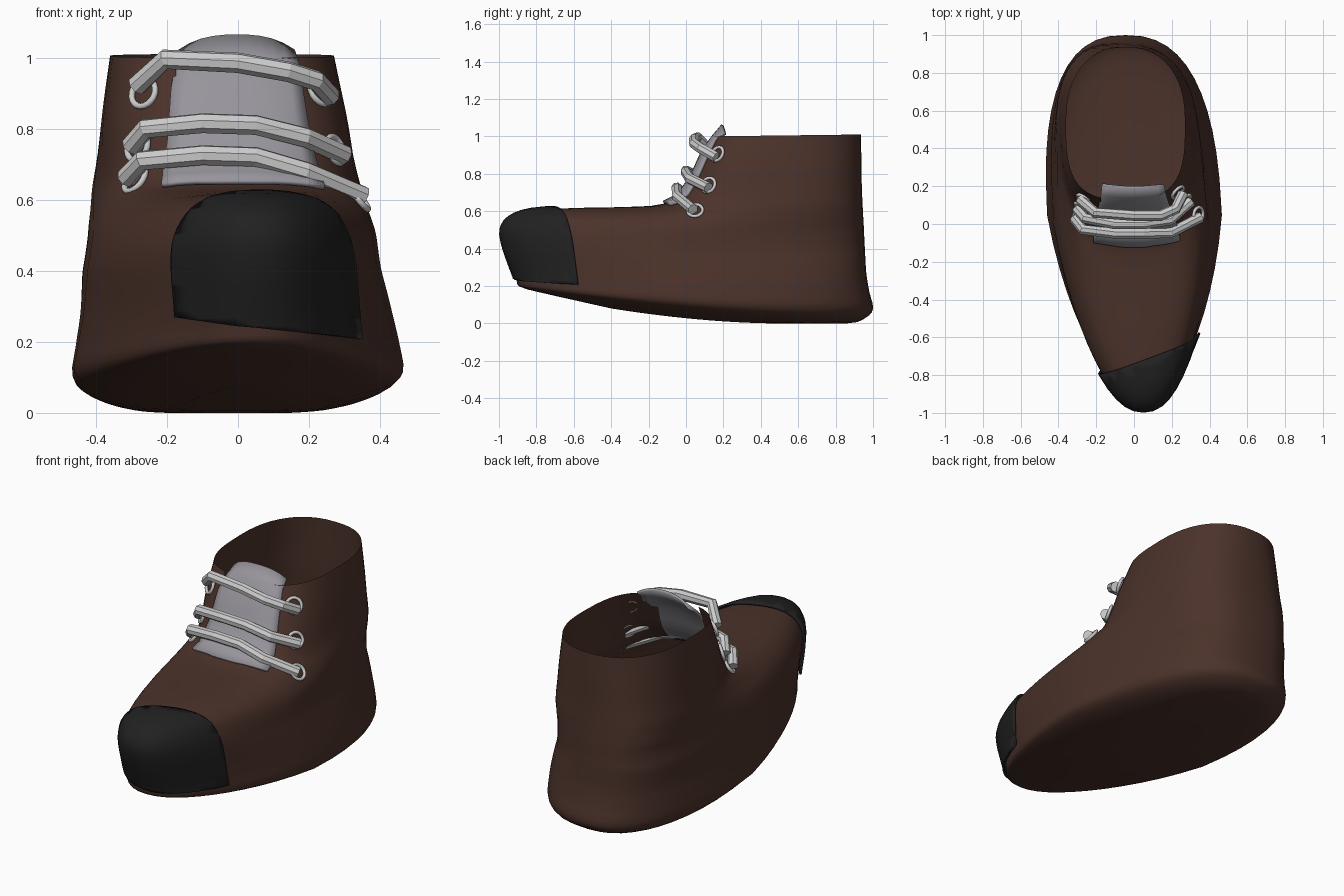
import bpy, bmesh, math
from mathutils import Vector, geometry
from mathutils.bvhtree import BVHTree

if "Cube" in bpy.data.objects:
    bpy.data.objects.remove(bpy.data.objects["Cube"])

SEG, SUB = 48, 3


def material(name, rgb):
    m = bpy.data.materials.new(name)
    m.diffuse_color = (*rgb, 1)
    m.use_nodes = True
    m.node_tree.nodes["Principled BSDF"].inputs["Base Color"].default_value = m.diffuse_color
    return m


def make_object(name, bm, mat=None, smooth=True):
    me = bpy.data.meshes.new(name)
    bm.to_mesh(me)
    bm.free()
    ob = bpy.data.objects.new(name, me)
    bpy.context.collection.objects.link(ob)
    if mat:
        me.materials.append(mat)
    for p in me.polygons:
        p.use_smooth = smooth
    return ob


def solidify(ob, thickness):
    mod = ob.modifiers.new("thickness", 'SOLIDIFY')
    mod.thickness = thickness
    mod.offset = -1


brown = material("brown_leather", (0.07, 0.032, 0.023))
black = material("black_cap", (0.015, 0.015, 0.015))
grey = material("tongue_grey", (0.31, 0.30, 0.33))

# Boot rings: y front, y back, half width, z front, z back, z power,
# centre x front and back, then roundness of the front half
RINGS = [
    (-.40, .50, .15, .08, .00, 1.8, .02, -.02, .95),
    (-.80, .86, .32, .17, .00, 1.8, .045, -.04, .92),
    (-.87, .96, .42, .19, .03, 1.8, .05, -.045, .90),
    (-.90, 1.0, .462, .205, .08, 1.8, .05, -.045, .90),
    (-.91, .98, .452, .25, .17, 1.8, .05, -.045, .90),
    (-.94, .965, .435, .33, .26, 2.0, .05, -.05, .90),
    (-.97, .96, .423, .42, .33, 2.5, .05, -.06, .90),
    (-.98, .957, .413, .50, .39, 3.0, .05, -.07, .90),
    (-.94, .954, .405, .56, .44, 3.0, .05, -.07, .90),
    (-.83, .952, .398, .60, .49, 3.0, .05, -.07, .88),
    (-.60, .95, .392, .617, .53, 3.0, .04, -.07, .86),
    (-.35, .947, .384, .622, .58, 3.0, .02, -.065, .83),
    (-.12, .944, .375, .64, .64, 2.0, .00, -.06, .75),
    (.00, .94, .358, .73, .73, 1.0, -.015, -.055, .68),
    (.07, .938, .34, .86, .86, 1.0, -.03, -.05, .65),
    (.13, .935, .315, 1.0, 1.01, 1.0, -.045, -.045, .65),
]
# Roundness of the heel half of each ring
HEEL = [.88, .84, .82, .80, .74, .70, .68, .67, .67, .67, .68, .70, .74, .78, .82, .86]
RINGS = [r + (h,) for r, h in zip(RINGS, HEEL)]


def ring_at(v):
    i = min(int(v), len(RINGS) - 2)
    f = v - i
    rows = [RINGS[max(0, min(len(RINGS) - 1, i + k))] for k in (-1, 0, 1, 2)]
    return [.5 * (2 * b + (c - a) * f + (2*a - 5*b + 4*c - d) * f*f
                  + (3*b - a - 3*c + d) * f**3) for a, b, c, d in zip(*rows)]


def ring_points(v):
    yf, yb, w, zf, zb, p, cf, cb, e, heel = ring_at(v)
    front_taper = .28 * min(1, max(0, (13.5 - v) / 4.5))
    pts = []
    for j in range(SEG):
        t = 2 * math.pi * j / SEG
        c, s = math.cos(t), math.sin(t)
        k = e if c > 0 else heel
        u = -math.copysign(abs(c) ** k, c)
        fr = (1 - u) / 2
        taper = front_taper if u < 0 else 0
        x = math.copysign(abs(s) ** k, s) * w * (1 + taper * u)
        pts.append((x + cf * fr + cb * (1 - fr), (yf + yb) / 2 + u * (yb - yf) / 2,
                    max(0, zb + (zf - zb) * fr ** p)))
    return pts


# Boot upper with sole, lofted from the rings
steps = (len(RINGS) - 1) * SUB
body = bmesh.new()
rows = [[body.verts.new(q) for q in ring_points(i / SUB)] for i in range(steps + 1)]
for lo, hi in zip(rows, rows[1:]):
    for j in range(SEG):
        k = (j + 1) % SEG
        body.faces.new((lo[j], lo[k], hi[k], hi[j]))
body.faces.new(rows[0][::-1])
body.normal_update()
tree = BVHTree.FromBMesh(body)
cap = body.copy()

# Open the lacing slot under the tongue
slot = []
for f in body.faces:
    c = f.calc_center_median()
    if c.z > .7 and c.y < .3 and abs(c.x + .015) < .14:
        slot.append(f)
bmesh.ops.delete(body, geom=slot, context='FACES')
make_object("boot_upper", body, brown)

# Toe cap: a slanted slice of the boot, pushed outwards
n = geometry.normal(Vector((-.2, -.78, .3)), Vector((.34, -.57, .21)), Vector((.08, -.71, .62)))
if n.y < 0:
    n = -n
for co, no in (((-.2, -.78, .3), n), ((0, -.8, .25), Vector((-.13, 0, -1)))):
    bmesh.ops.bisect_plane(cap, geom=cap.verts[:] + cap.edges[:] + cap.faces[:],
                           plane_co=co, plane_no=no, clear_outer=True)
cap.normal_update()
moves = [(v, v.normal * .018) for v in cap.verts]
for v, d in moves:
    v.co += d
solidify(make_object("toe_cap", cap, black), .012)

# Tongue: a strip laid on the instep, its tip free above the rim
PROFILE = [(-.12, .645), (-.06, .66), (-.01, .71), (.025, .77), (.06, .84),
           (.095, .92), (.135, 1.0), (.19, 1.065)]
tongue = bmesh.new()
grid = []
for i, (y, z) in enumerate(PROFILE):
    f = i / (len(PROFILE) - 1)
    left, right = -.21 + .04 * f, .24 - .08 * f
    row = []
    for j in range(11):
        a = j / 10
        x = left + (right - left) * a
        q = Vector((x, y + .6 * x * x, z - .5 * x * x))
        if i < 6:
            loc, no, _, _ = tree.find_nearest(q)
            q = loc + no * .016
        elif i == 7:
            q.z -= .03 * abs(2 * a - 1) ** 3
        row.append(tongue.verts.new(q))
    grid.append(row)
for lo, hi in zip(grid, grid[1:]):
    for j in range(10):
        tongue.faces.new((lo[j], lo[j + 1], hi[j + 1], hi[j]))
solidify(make_object("tongue", tongue, grey), .014)

# Eyelets: metal rings lying on the surface
EYELETS = [(-.265, .13, .90), (-.285, .08, .75), (-.30, .02, .665),
           (.24, .16, .91), (.275, .12, .74), (.335, .05, .60)]
for i, e in enumerate(EYELETS):
    loc, no, _, _ = tree.find_nearest(Vector(e))
    bpy.ops.mesh.primitive_torus_add(major_radius=.04, minor_radius=.009,
                                     major_segments=20, minor_segments=8,
                                     location=loc + no * .008,
                                     rotation=no.to_track_quat('Z', 'Y').to_euler())
    bpy.context.object.name = f"eyelet_{i + 1}"
    bpy.ops.object.shade_smooth()

# Laces: faceted tubes from eyelet to eyelet, kept clear of the leather
LACES = [
    [(-.285, .13, .92), (-.205, .06, .995), (0, .045, .985), (.14, .045, .96), (.22, .08, .935), (.26, .16, .89)],
    [(-.29, .09, .745), (-.26, .03, .80), (-.1, .0, .815), (.05, .0, .81), (.19, .02, .775), (.30, .12, .725)],
    [(-.315, .03, .66), (-.27, -.03, .71), (-.1, -.05, .725), (.05, -.05, .72), (.19, -.045, .675), (.335, .04, .595)],
]
for i, path in enumerate(LACES):
    cu = bpy.data.curves.new("lace", 'CURVE')
    cu.dimensions = '3D'
    cu.bevel_depth = .029
    cu.bevel_resolution = 2
    cu.use_fill_caps = True
    sp = cu.splines.new('POLY')
    sp.points.add(len(path) - 1)
    for pt, q in zip(sp.points, path):
        v = Vector(q)
        loc, no, _, _ = tree.find_nearest(v)
        gap = (v - loc).dot(no)
        if gap < .022:
            v += no * (.022 - gap)
        pt.co = (*v, 1)
    sp.use_smooth = False
    ob = bpy.data.objects.new(f"lace_{i + 1}", cu)
    bpy.context.collection.objects.link(ob)
    bpy.ops.object.select_all(action='DESELECT')
    ob.select_set(True)
    bpy.context.view_layer.objects.active = ob
    bpy.ops.object.convert(target='MESH')
